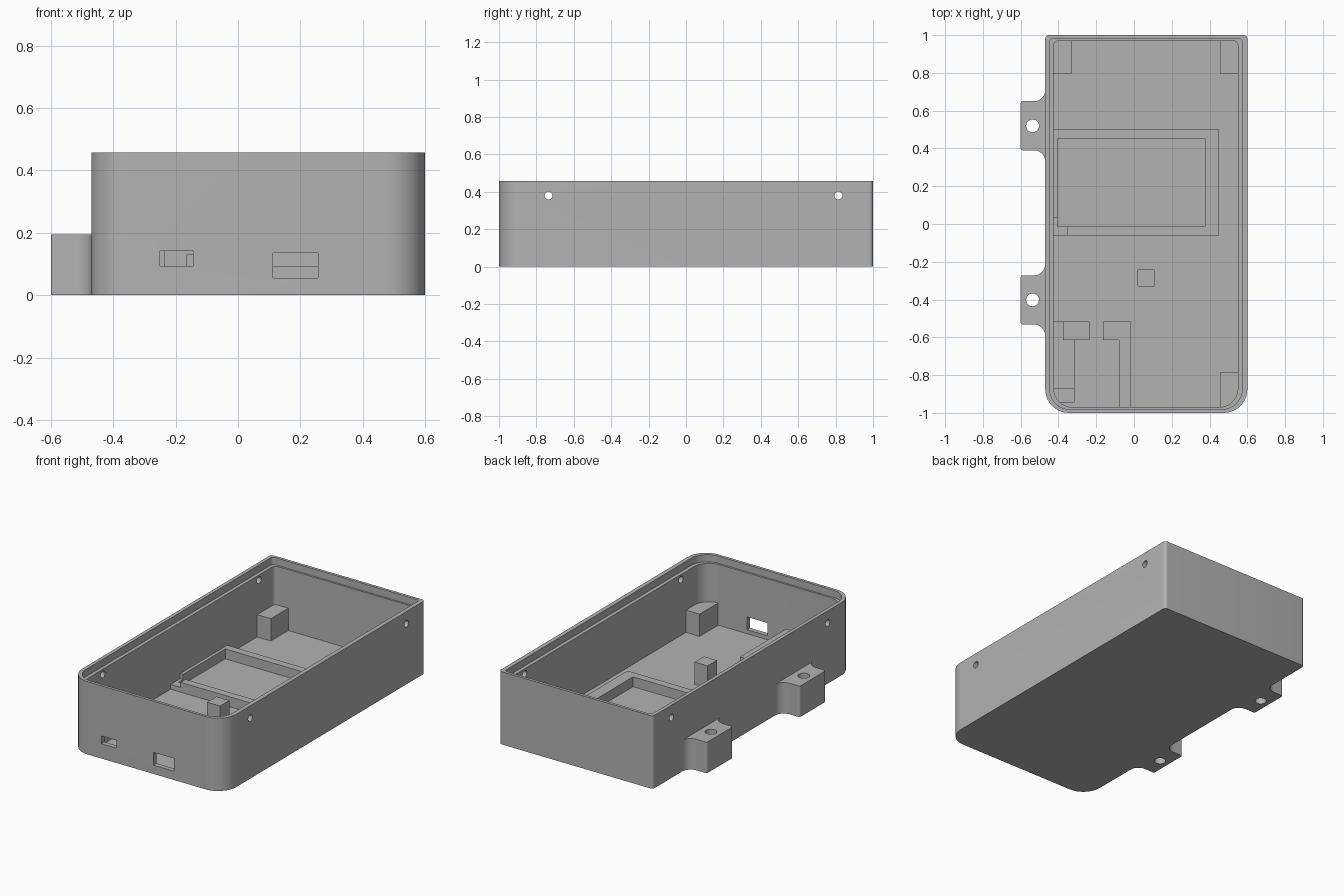
import bpy, bmesh, math
from mathutils import Vector

cube = bpy.data.objects.get("Cube")
if cube:
    bpy.data.objects.remove(cube, do_unlink=True)

# One plain plastic colour
grey = bpy.data.materials.new("grey_plastic")
grey.use_nodes = True
GREY = (0.45, 0.45, 0.45, 1)
grey.diffuse_color = GREY
grey.node_tree.nodes["Principled BSDF"].inputs["Base Color"].default_value = GREY


def outline(corners, steps=10):
    """Right-angled outline from (x, y, radius) corners, each rounded by an arc."""
    pts = []
    for i, (x, y, r) in enumerate(corners):
        p = Vector((x, y))
        if r == 0:
            pts.append(p)
            continue
        a = (Vector(corners[i - 1][:2]) - p).normalized()
        b = (Vector(corners[(i + 1) % len(corners)][:2]) - p).normalized()
        centre = p + (a + b) * r
        for k in range(steps + 1):
            t = math.pi / 2 * k / steps
            pts.append(centre - (b * math.cos(t) + a * math.sin(t)) * r)
    return pts


def prism(name, pts, z0, z1):
    """Extrude a flat outline between two heights."""
    bm = bmesh.new()
    face = bm.faces.new([bm.verts.new((p[0], p[1], z0)) for p in pts])
    top = bmesh.ops.extrude_face_region(bm, geom=[face])["geom"]
    bmesh.ops.translate(bm, vec=(0, 0, z1 - z0),
                        verts=[g for g in top if isinstance(g, bmesh.types.BMVert)])
    bmesh.ops.recalc_face_normals(bm, faces=bm.faces)
    mesh = bpy.data.meshes.new(name)
    bm.to_mesh(mesh)
    bm.free()
    mesh.materials.append(grey)
    obj = bpy.data.objects.new(name, mesh)
    bpy.context.collection.objects.link(obj)
    return obj


def box(name, x0, x1, y0, y1, z0, z1):
    return prism(name, [(x0, y0), (x1, y0), (x1, y1), (x0, y1)], z0, z1)


def tray(name, x0, x1, y, front_r, back_r, z0, z1):
    """Rectangle with large front corners and small back corners."""
    return prism(name, outline([(x0, -y, front_r), (x1, -y, front_r),
                                (x1, y, back_r), (x0, y, back_r)]), z0, z1)


def rod(name, radius, length, location, along_x=False):
    bpy.ops.mesh.primitive_cylinder_add(
        vertices=24, radius=radius, depth=length, location=location,
        rotation=(0, math.pi / 2 if along_x else 0, 0))
    obj = bpy.context.object
    obj.name = name
    obj.data.materials.append(grey)
    return obj


def activate(obj):
    bpy.ops.object.select_all(action="DESELECT")
    obj.select_set(True)
    bpy.context.view_layer.objects.active = obj


def cut(target, cutter):
    cutter.hide_render = True
    mod = target.modifiers.new("cut", "BOOLEAN")
    mod.operation = "DIFFERENCE"
    mod.solver = "EXACT"
    mod.object = cutter
    activate(target)
    bpy.ops.object.modifier_apply(modifier=mod.name)
    bpy.data.objects.remove(cutter, do_unlink=True)


def smooth(obj):
    activate(obj)
    bpy.ops.object.shade_smooth_by_angle(angle=math.radians(30))


LEFT, RIGHT, BACK, FLOOR = -0.425, 0.55, 0.97, 0.03
SINK = FLOOR - 0.01

# Case shell with a hollow inside and a stepped rim for the lid
case = tray("case_shell", -0.47, 0.6, 1.0, 0.125, 0.02, 0, 0.457)
cut(case, tray("cavity", LEFT, RIGHT, BACK, 0.1, 0.025, FLOOR, 0.6))
cut(case, tray("lid_step", -0.447, 0.573, 0.982, 0.11, 0.02, 0.412, 0.6))

# Port openings in the front wall
cut(case, box("small_port", -0.25, -0.145, -1.1, -0.93, 0.093, 0.142))
cut(case, box("large_port", 0.112, 0.256, -1.1, -0.93, 0.055, 0.135))

# Lid screw holes through both long walls
for y in (-0.735, 0.815):
    cut(case, rod("screw_hole", 0.021, 1.5, (0.06, y, 0.38), along_x=True))
smooth(case)

# Mounting ears with flared roots and a vertical hole
for name, y in (("back_mounting_ear", 0.52), ("front_mounting_ear", -0.402)):
    half = [(-0.45, -0.191, 0), (-0.47, -0.191, 0), (-0.47, -0.13, 0.06), (-0.6, -0.13, 0.012)]
    corners = [(x, y + d, r) for x, d, r in half]
    corners += [(x, y - d, r) for x, d, r in reversed(half)]
    ear = prism(name, outline(corners), 0, 0.195)
    cut(ear, rod("ear_hole", 0.034, 1, (-0.537, y, 0.1)))
    smooth(ear)

# Support posts
POST = 0.17
box("back_right_post", LEFT, -0.33, 0.797, BACK, SINK, POST)
box("back_left_post", 0.455, RIGHT, 0.797, BACK, SINK, POST)
box("front_left_post", 0.455, RIGHT, -BACK, -0.785, SINK, POST)
box("centre_post", 0.018, 0.108, -0.332, -0.24, SINK, POST)

# Low battery frame with a lowered wire notch in one corner
FRAME = 0.092
box("frame_back_bar", LEFT, 0.45, 0.452, 0.5, SINK, FRAME)
box("frame_front_bar", -0.355, 0.45, -0.062, -0.013, SINK, FRAME)
box("frame_left_bar", 0.377, 0.45, -0.013, 0.452, SINK, FRAME)
box("frame_right_bar", LEFT, -0.405, 0.033, 0.452, SINK, FRAME)
box("frame_notch_floor", LEFT, -0.355, -0.062, -0.013, SINK, 0.06)
box("frame_notch_side", LEFT, -0.405, -0.013, 0.033, SINK, 0.06)

# Circuit board holder behind the small port
LOW = 0.131
box("holder_side_wall", -0.08, -0.015, -BACK, -0.515, SINK, LOW)
box("holder_back_wall", -0.165, -0.08, -0.613, -0.515, SINK, LOW)
box("holder_outer_wall", LEFT, -0.375, -0.9, -0.515, SINK, LOW)
box("holder_corner_block", -0.375, -0.235, -0.613, -0.515, SINK, POST)
box("holder_inner_wall", -0.375, -0.315, -0.87, -0.613, SINK, LOW)
box("front_right_post", LEFT, -0.315, -0.945, -0.87, SINK, POST)
